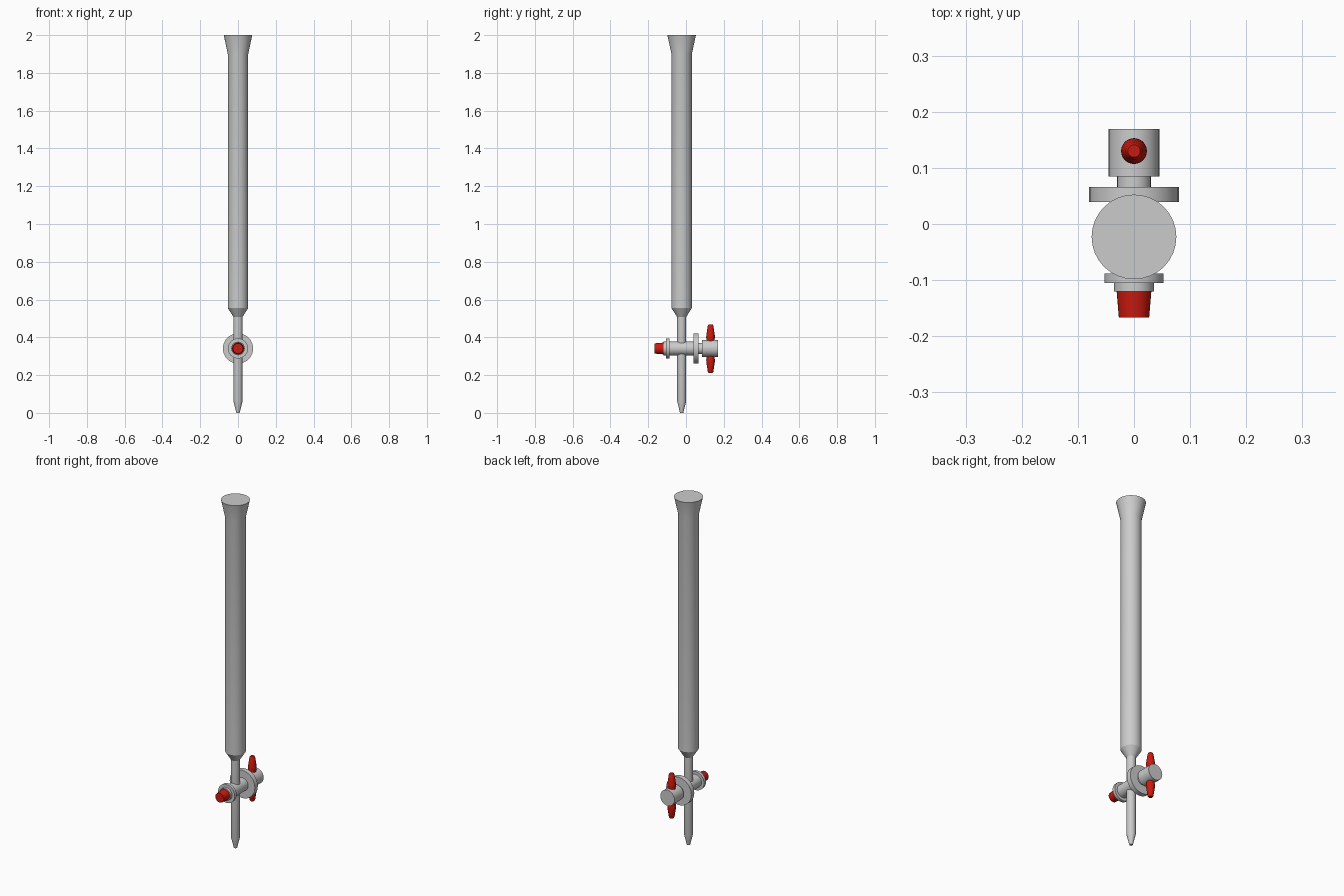
import bpy, bmesh, math
from mathutils import Matrix

if "Cube" in bpy.data.objects:
    bpy.data.objects.remove(bpy.data.objects["Cube"])

TUBE_Y = -0.023     # axis of the glass tube
VALVE_Z = 0.341     # axis of the stopcock

red = bpy.data.materials.new("red_plastic")
red.diffuse_color = (0.6, 0.01, 0.005, 1)
red.use_nodes = True
red.node_tree.nodes["Principled BSDF"].inputs["Base Color"].default_value = red.diffuse_color


def lathe(name, profile, matrix, mat=None, sides=32):
    """Closed solid of revolution from (radius, height) pairs, bottom to top."""
    bm = bmesh.new()
    rings = []
    for r, h in profile:
        rings.append([bm.verts.new((r * math.cos(2 * math.pi * i / sides),
                                    r * math.sin(2 * math.pi * i / sides), h))
                      for i in range(sides)])
    for a, b in zip(rings, rings[1:]):
        for i in range(sides):
            j = (i + 1) % sides
            bm.faces.new((a[i], a[j], b[j], b[i]))
    bm.faces.new(rings[0][::-1])
    bm.faces.new(rings[-1])
    bm.transform(matrix)
    bmesh.ops.recalc_face_normals(bm, faces=bm.faces)
    mesh = bpy.data.meshes.new(name)
    bm.to_mesh(mesh)
    bm.free()
    ob = bpy.data.objects.new(name, mesh)
    bpy.context.collection.objects.link(ob)
    if mat:
        mesh.materials.append(mat)
    bpy.ops.object.select_all(action='DESELECT')
    ob.select_set(True)
    bpy.context.view_layer.objects.active = ob
    bpy.ops.object.shade_smooth_by_angle(angle=math.radians(25))
    return ob


upright = Matrix.Translation((0, TUBE_Y, 0))
# profile height becomes world y
along_y = Matrix.Translation((0, 0, VALVE_Z)) @ Matrix.Rotation(-math.pi / 2, 4, 'X')

# Tube with tip, stem, shoulder and flared mouth
lathe("glass_tube", [(0.009, 0), (0.014, 0.022), (0.024, 0.062), (0.024, 0.508),
                     (0.054, 0.555), (0.054, 1.9), (0.0755, 2.0)], upright)

# Stopcock housing with a small front collar and a wide rear flange
lathe("valve_barrel", [(0.036, -0.12), (0.036, -0.105), (0.053, -0.105), (0.053, -0.088),
                       (0.037, -0.088), (0.037, 0.039), (0.08, 0.039), (0.08, 0.066),
                       (0.03, 0.066), (0.03, 0.09)], along_y)

# Knob at the back, and the red plug at the front
lathe("valve_knob", [(0.045, 0.085), (0.045, 0.169)], along_y)
lathe("front_plug", [(0.027, -0.167), (0.031, -0.119)], along_y, red)

# Handle wings above and below the knob
wing = [(0.017, 0.02), (0.023, 0.056), (0.0225, 0.068), (0.019, 0.09),
        (0.015, 0.118), (0.011, 0.125)]
for name, sign in (("upper_handle", 1), ("lower_handle", -1)):
    lathe(name, wing, Matrix.Translation((0, 0.13, VALVE_Z + 0.003 * sign - 0.001))
          @ Matrix.Scale(sign, 4, (0, 0, 1)), red)
